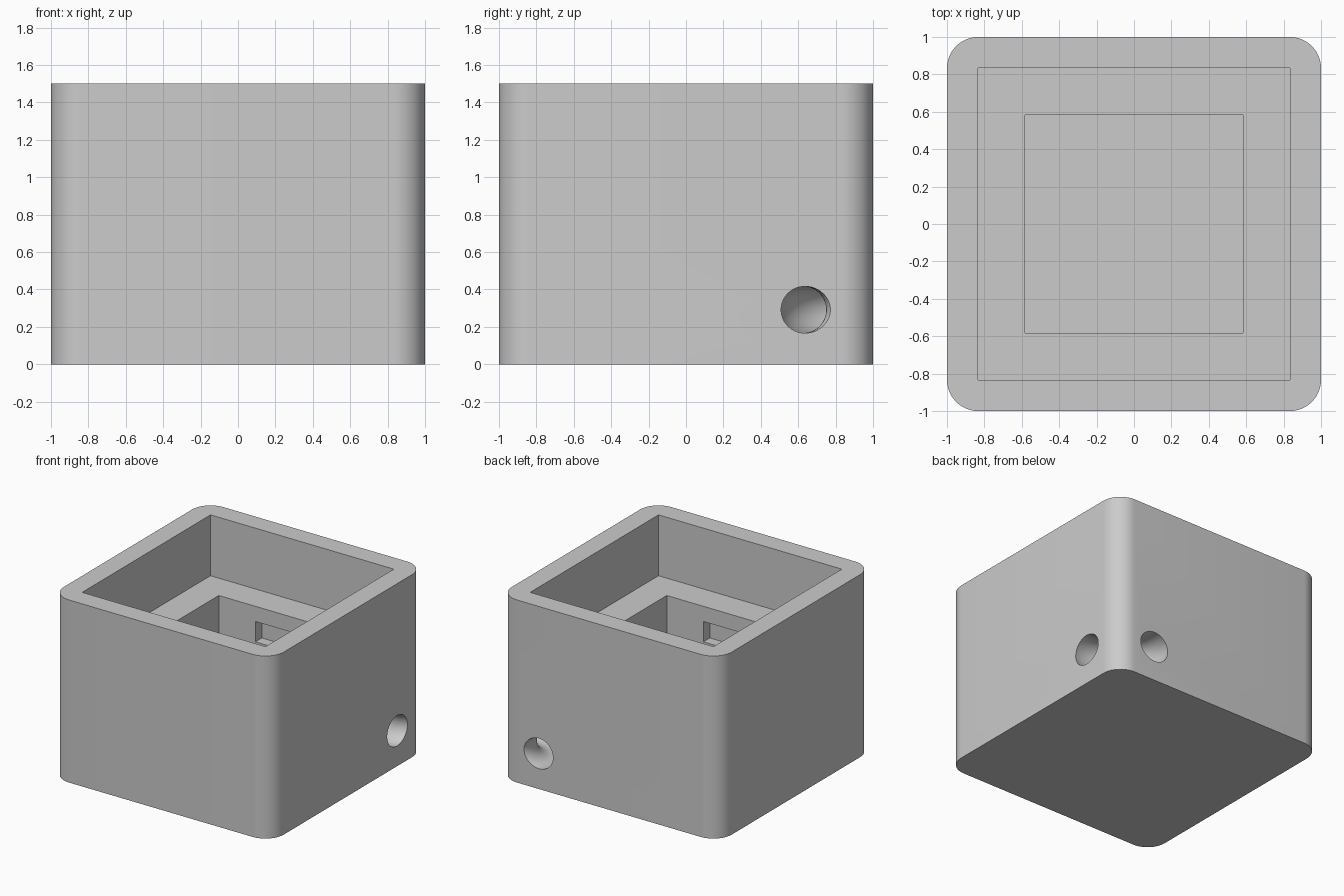
import bpy
import bmesh
import math

if "Cube" in bpy.data.objects:
    bpy.data.objects.remove(bpy.data.objects["Cube"])

WALL_TOP = 0.8333     # half width of the upper recess
WALL_LOW = 0.5833     # half width of the lower recess


def block(name, x, y, z):
    """Box from (min, max) ranges on each axis."""
    mesh = bpy.data.meshes.new(name)
    bm = bmesh.new()
    bmesh.ops.create_cube(bm, size=1)
    for v in bm.verts:
        for i, (lo, hi) in enumerate((x, y, z)):
            v.co[i] = lo if v.co[i] < 0 else hi
    bm.to_mesh(mesh)
    bm.free()
    obj = bpy.data.objects.new(name, mesh)
    bpy.context.collection.objects.link(obj)
    return obj


def cut(target, cutter):
    """Subtract the cutter, then discard it."""
    cutter.hide_render = True
    mod = target.modifiers.new("cut", 'BOOLEAN')
    mod.operation = 'DIFFERENCE'
    mod.solver = 'EXACT'
    mod.object = cutter
    bpy.context.view_layer.objects.active = target
    bpy.ops.object.modifier_apply(modifier=mod.name)
    bpy.data.objects.remove(cutter, do_unlink=True)


# Outer body with rounded vertical corners
body = block("box_body", (-1, 1), (-1, 1), (0, 1.5))
bm = bmesh.new()
bm.from_mesh(body.data)
upright = [e for e in bm.edges if abs(e.verts[0].co.z - e.verts[1].co.z) > 1]
bmesh.ops.bevel(bm, geom=upright, offset=0.1667, segments=12,
                profile=0.5, affect='EDGES')
bm.to_mesh(body.data)
bm.free()

# Stepped recess: wide upper part, narrower lower part
for name, w, z in (("upper_recess", WALL_TOP, (1.0, 1.7)),
                   ("lower_recess", WALL_LOW, (0.1667, 1.2))):
    cut(body, block(name, (-w, w), (-w, w), z))

# Latch pockets in the front and back walls of the lower recess
for side in (-1, 1):
    ys = sorted((side * 0.5, side * (WALL_LOW + 0.0833)))
    cut(body, block("latch_pocket", (-0.25, 0.25), ys, (0.7083, 0.875)))

# Curved cord hole through the back right corner
bpy.ops.mesh.primitive_torus_add(location=(0.9167, 0.9167, 0.2917),
                                 major_radius=0.2917, minor_radius=0.125,
                                 major_segments=96, minor_segments=48)
cord_hole = bpy.context.object
cord_hole.name = "cord_hole"
cut(body, cord_hole)

# Smooth the curves, keep the edges crisp
bpy.ops.object.select_all(action='DESELECT')
body.select_set(True)
bpy.context.view_layer.objects.active = body
bpy.ops.object.shade_smooth_by_angle(angle=math.radians(30))
